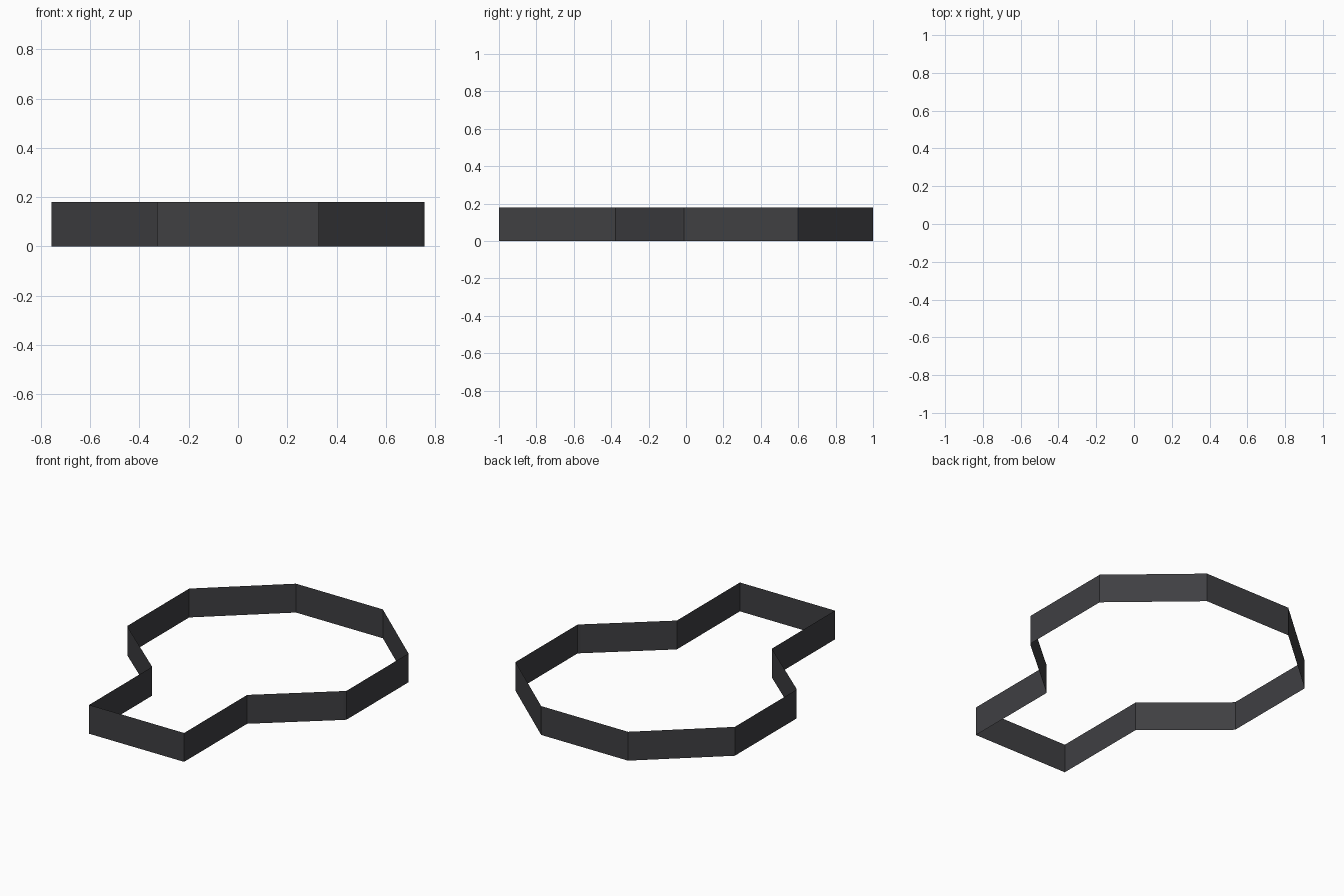
import bpy, bmesh

if "Cube" in bpy.data.objects:
    bpy.data.objects.remove(bpy.data.objects["Cube"])

HEIGHT = 0.18

# Right half of the outline, from the back edge round to the neck end
half = [(0.30, 1.0), (0.757, 0.60), (0.757, -0.01), (0.745, -0.023),
        (0.328, -0.378), (0.328, -1.0)]
outline = half + [(-x, y) for x, y in reversed(half)]

# Thin upright wall: closed loop extruded upwards
bm = bmesh.new()
verts = [bm.verts.new((x, y, 0)) for x, y in outline]
edges = [bm.edges.new((v, verts[(i + 1) % len(verts)])) for i, v in enumerate(verts)]
ext = bmesh.ops.extrude_edge_only(bm, edges=edges)
top = [g for g in ext["geom"] if isinstance(g, bmesh.types.BMVert)]
bmesh.ops.translate(bm, verts=top, vec=(0, 0, HEIGHT))

# Make faces point outwards
bm.normal_update()
bm.faces.ensure_lookup_table()
for f in bm.faces:
    c = f.calc_center_median()
    if c.y > 0.99:
        if f.normal.y < 0:
            bmesh.ops.reverse_faces(bm, faces=bm.faces[:])
        break

mesh = bpy.data.meshes.new("perimeter_wall")
bm.to_mesh(mesh)
bm.free()
wall = bpy.data.objects.new("perimeter_wall", mesh)
bpy.context.collection.objects.link(wall)

# Dark grey finish
mat = bpy.data.materials.new("dark_grey")
mat.diffuse_color = (0.05, 0.05, 0.055, 1)
mat.use_nodes = True
mat.node_tree.nodes["Principled BSDF"].inputs["Base Color"].default_value = mat.diffuse_color
mesh.materials.append(mat)
